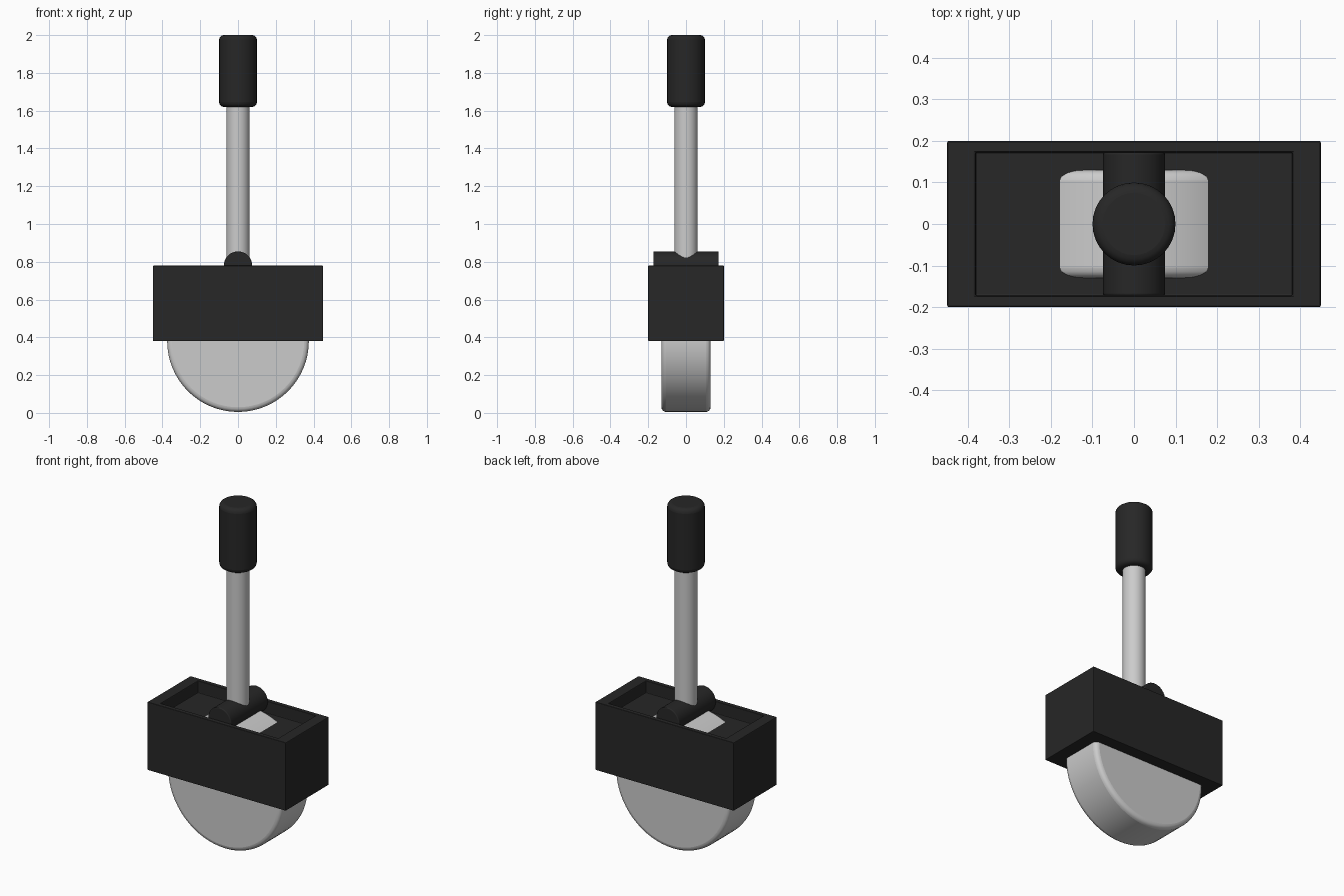
import bpy, bmesh, math

if "Cube" in bpy.data.objects:
    bpy.data.objects.remove(bpy.data.objects["Cube"])

dark = bpy.data.materials.new("dark_plastic")
dark.diffuse_color = (0.02, 0.02, 0.02, 1)
dark.use_nodes = True
dark.node_tree.nodes["Principled BSDF"].inputs["Base Color"].default_value = dark.diffuse_color


def bevel(ob, width, segments):
    m = ob.modifiers.new("bevel", 'BEVEL')
    m.width = width
    m.segments = segments
    m.limit_method = 'ANGLE'
    m.angle_limit = math.radians(40)


def cylinder(name, radius, length, loc, sides, along_y=False, width=0, mat=None):
    rot = (math.pi / 2, 0, 0) if along_y else (0, 0, 0)
    bpy.ops.mesh.primitive_cylinder_add(vertices=sides, radius=radius, depth=length,
                                        location=loc, rotation=rot)
    ob = bpy.context.object
    ob.name = name
    bpy.ops.object.shade_smooth_by_angle(angle=math.radians(30))
    if width:
        bevel(ob, width, 4)
    if mat:
        ob.data.materials.append(mat)
    return ob


# Housing: box with a shallow tray sunk into its top
bm = bmesh.new()
bmesh.ops.create_cube(bm, size=1)
for v in bm.verts:
    v.co.x *= 0.9
    v.co.y *= 0.4
    v.co.z = v.co.z * 0.4 + 0.58
top = max(bm.faces, key=lambda f: f.calc_center_median().z)
bmesh.ops.inset_region(bm, faces=[top], thickness=0.03)
for v in top.verts:
    v.co.x = math.copysign(0.382, v.co.x)
    v.co.y = math.copysign(0.173, v.co.y)
floor = bmesh.ops.extrude_discrete_faces(bm, faces=[top])["faces"][0]
for v in floor.verts:
    v.co.z -= 0.07
bmesh.ops.recalc_face_normals(bm, faces=bm.faces)
mesh = bpy.data.meshes.new("housing")
bm.to_mesh(mesh)
bm.free()
housing = bpy.data.objects.new("housing", mesh)
bpy.context.collection.objects.link(housing)
mesh.materials.append(dark)
bevel(housing, 0.004, 2)

# Wheel passing through the housing, showing slightly above the tray floor
cylinder("wheel", 0.375, 0.26, (0, 0, 0.38), 64, along_y=True, width=0.025)

# Pivot pin, lever rod and hand grip
cylinder("pivot_pin", 0.075, 0.345, (0, 0, 0.78), 32, along_y=True, width=0.005, mat=dark)
cylinder("lever_rod", 0.062, 0.90, (0, 0, 1.23), 32)
cylinder("hand_grip", 0.1, 0.38, (0, 0, 1.81), 32, width=0.025, mat=dark)
